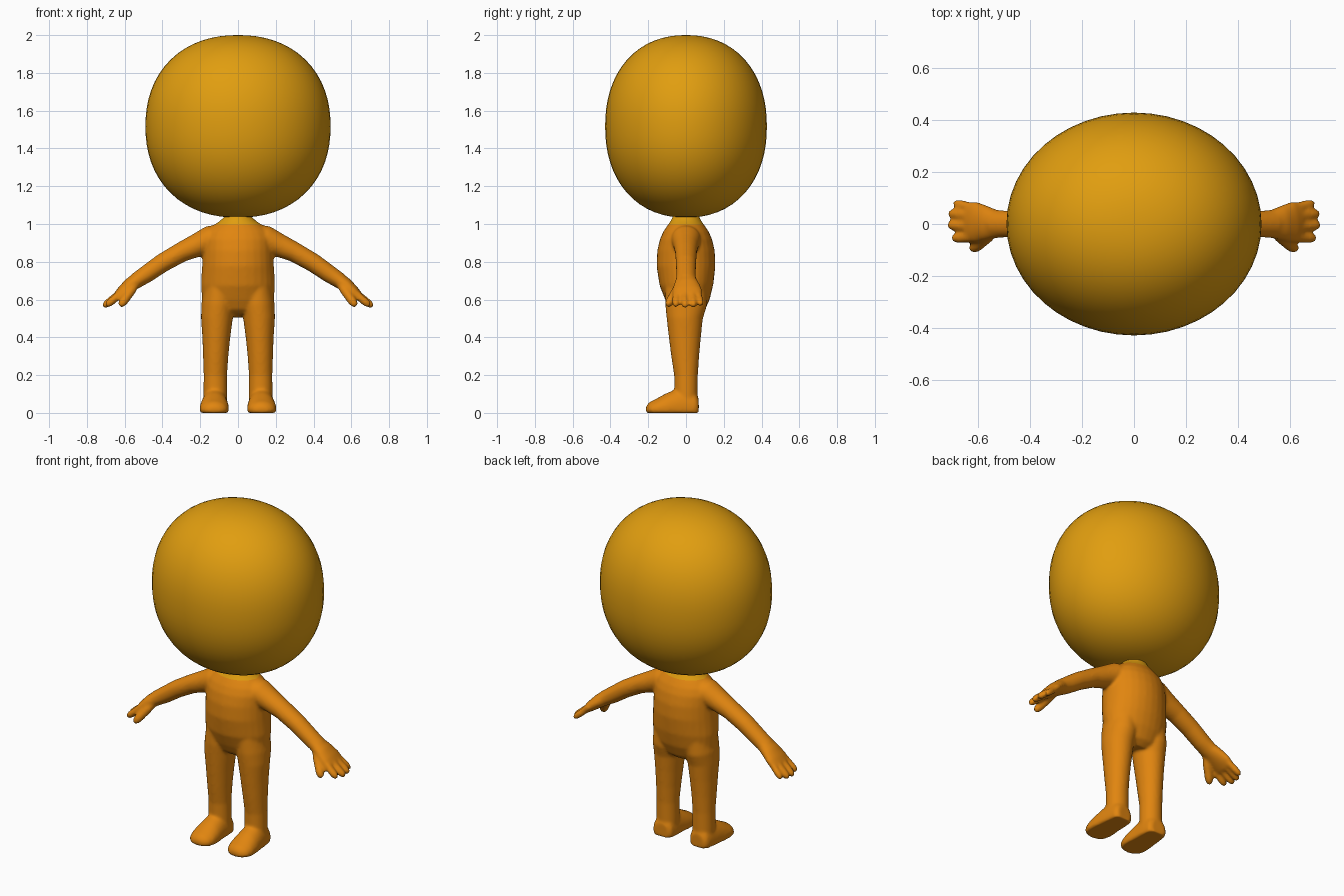
import bpy, bmesh, math
from mathutils import Vector

if "Cube" in bpy.data.objects:
    bpy.data.objects.remove(bpy.data.objects["Cube"])


def material(name, rgb):
    m = bpy.data.materials.new(name)
    m.diffuse_color = (*rgb, 1)
    m.use_nodes = True
    m.node_tree.nodes["Principled BSDF"].inputs["Base Color"].default_value = m.diffuse_color
    return m


AMBER = material("amber yellow", (0.75, 0.34, 0.005))
ORANGE = material("warm orange", (0.75, 0.235, 0.005))


def loft(bm, sections, side, sx=1, n=28):
    """Closed tube through (x, y, z, half width along side, half thickness)."""
    pts = [Vector((s[0] * sx, s[1], s[2])) for s in sections]
    u = Vector(side)
    rings = []
    for i, (p, s) in enumerate(zip(pts, sections)):
        t = pts[min(i + 1, len(pts) - 1)] - pts[max(i - 1, 0)]
        a = (u - t.normalized() * u.dot(t.normalized())).normalized()
        b = t.cross(a).normalized()
        ring = []
        for k in range(n):
            w = 2 * math.pi * k / n
            q = p + a * (s[3] * math.cos(w)) + b * (s[4] * math.sin(w))
            q.z = max(q.z, 0)
            ring.append(bm.verts.new(q))
        rings.append(ring)
    faces = [bm.faces.new(rings[0]), bm.faces.new(rings[-1])]
    for r0, r1 in zip(rings, rings[1:]):
        for k in range(n):
            j = (k + 1) % n
            faces.append(bm.faces.new((r0[k], r0[j], r1[j], r1[k])))
    bmesh.ops.recalc_face_normals(bm, faces=faces)


X, Y = (1, 0, 0), (0, 1, 0)
bm = bmesh.new()

# Torso and neck
loft(bm, [(0, 0, .515, .10, .06), (0, .005, .54, .15, .09), (0, .008, .60, .19, .118),
          (0, .003, .68, .196, .143), (0, 0, .78, .19, .156), (0, 0, .86, .187, .152),
          (0, 0, .92, .185, .138), (0, 0, .96, .168, .12), (0, 0, .99, .135, .10),
          (0, 0, 1.015, .098, .082), (0, 0, 1.04, .07, .07), (0, 0, 1.07, .065, .065)], X)

for s in (1, -1):
    # Leg
    loft(bm, [(.12, 0, .02, .062, .06), (.12, 0, .10, .063, .062), (.12, 0, .2, .062, .063),
              (.118, -.004, .3, .067, .074), (.115, -.006, .4, .074, .085),
              (.112, -.007, .5, .084, .096), (.106, 0, .57, .088, .11),
              (.10, 0, .66, .08, .11)], X, s)
    # Foot
    loft(bm, [(.12, .066, .03, .045, .05), (.121, .05, .03, .062, .08), (.122, 0, .03, .068, .105),
              (.124, -.05, .03, .072, .095), (.125, -.10, .025, .077, .078),
              (.126, -.15, .02, .078, .056), (.127, -.185, .015, .067, .045),
              (.128, -.205, .015, .045, .03), (.128, -.213, .015, .02, .015)], X, s)
    # Arm
    loft(bm, [(.06, 0, .935, .08, .07), (.15, 0, .918, .078, .072), (.22, 0, .886, .066, .062),
              (.30, 0, .851, .058, .053), (.40, 0, .794, .054, .05),
              (.48, 0, .738, .052, .047), (.54, 0, .699, .052, .042)], Y, s)
    # Palm
    loft(bm, [(.48, 0, .738, .05, .045), (.53, 0, .705, .055, .041), (.57, .003, .678, .068, .038),
              (.61, .007, .645, .08, .031), (.635, .01, .622, .076, .024),
              (.645, .01, .612, .06, .016)], Y, s)
    # Fingers and thumb, as root, tip and radius
    for root, tip, r in [((.60, .058, .65), (.69, .08, .572), .018),
                         ((.61, .03, .645), (.708, .041, .566), .02),
                         ((.61, -.01, .645), (.712, -.004, .564), .02),
                         ((.60, -.048, .65), (.696, -.054, .568), .02),
                         ((.54, -.03, .682), (.622, -.098, .568), .023)]:
        a, b = Vector(root), Vector(tip)
        loft(bm, [(*a.lerp(b, f), r * g, r * g) for f, g in
                  ((0, .9), (.3, 1.08), (.8, 1.05), (.92, .9), (1, .6), (1.03, .25))], Y, s, 16)

me = bpy.data.meshes.new("body")
bm.to_mesh(me)
bm.free()
body = bpy.data.objects.new("body", me)
bpy.context.collection.objects.link(body)
bpy.context.view_layer.objects.active = body
body.select_set(True)

# Fuse the parts into one soft skin
mod = body.modifiers.new("fuse", 'REMESH')
mod.mode = 'VOXEL'
mod.voxel_size = 0.008
bpy.ops.object.modifier_apply(modifier="fuse")
mod = body.modifiers.new("soften", 'SMOOTH')
mod.factor = 0.5
mod.iterations = 9
bpy.ops.object.modifier_apply(modifier="soften")

# Neck colour above a clean cut
NECK_Z = 0.997
body.data.materials.clear()
body.data.materials.append(ORANGE)
body.data.materials.append(AMBER)
bm = bmesh.new()
bm.from_mesh(body.data)
bmesh.ops.bisect_plane(bm, geom=bm.verts[:] + bm.edges[:] + bm.faces[:],
                       plane_co=(0, 0, NECK_Z), plane_no=(0, 0, 1))
for f in bm.faces:
    f.material_index = 1 if f.calc_center_median().z > NECK_Z else 0
    f.smooth = True
bm.to_mesh(body.data)
bm.free()

# Head: slightly squared ellipsoid
bpy.ops.mesh.primitive_uv_sphere_add(segments=48, ring_count=32, radius=1)
head = bpy.context.object
head.name = "head"
P = 2.2
for v in head.data.vertices:
    r = math.hypot(v.co.x, v.co.y)
    k = (r ** P + abs(v.co.z) ** P) ** (-1 / P)
    v.co = Vector((v.co.x * k * .49, v.co.y * k * .428, 1.517 + v.co.z * k * .483))
head.data.materials.append(AMBER)
bpy.ops.object.shade_smooth()
